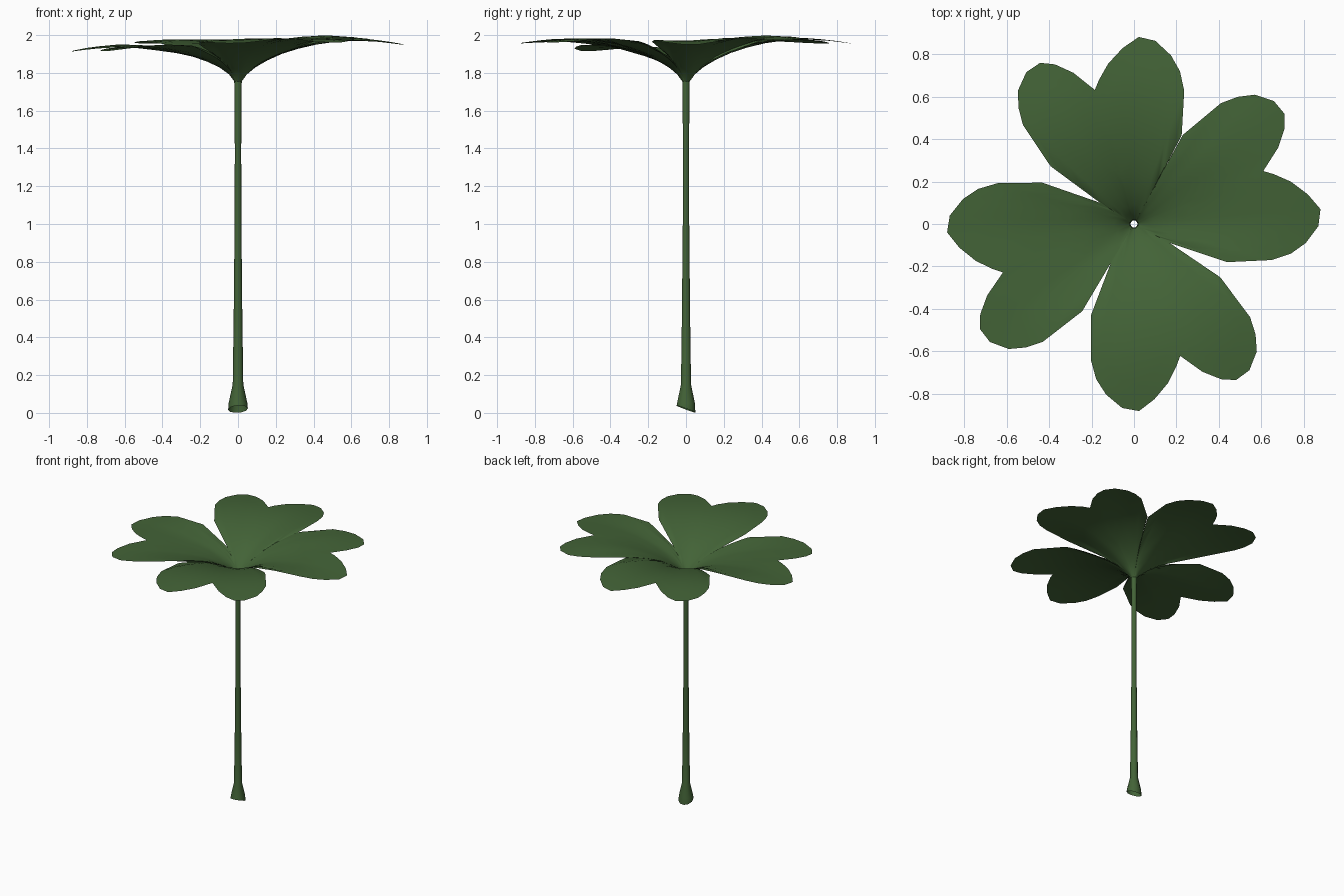
import bpy, bmesh, math

if "Cube" in bpy.data.objects:
    bpy.data.objects.remove(bpy.data.objects["Cube"])

green = bpy.data.materials.new("leaf green")
green.diffuse_color = (0.056, 0.125, 0.038, 1)
green.use_nodes = True
green.node_tree.nodes["Principled BSDF"].inputs["Base Color"].default_value = green.diffuse_color


def lerp(table, x):
    """Piecewise linear lookup."""
    for (x0, y0), (x1, y1) in zip(table, table[1:]):
        if x <= x1:
            return y0 + (y1 - y0) * max(0, x - x0) / (x1 - x0)
    return table[-1][1]


def finish(bm, name, angle):
    me = bpy.data.meshes.new(name)
    bm.to_mesh(me)
    bm.free()
    ob = bpy.data.objects.new(name, me)
    bpy.context.collection.objects.link(ob)
    me.materials.append(green)
    bpy.ops.object.select_all(action='DESELECT')
    ob.select_set(True)
    bpy.context.view_layer.objects.active = ob
    bpy.ops.object.shade_smooth_by_angle(angle=math.radians(angle))
    return ob


def bridge(bm, rings):
    n = len(rings[0])
    for a, b in zip(rings, rings[1:]):
        for i in range(n):
            j = (i + 1) % n
            bm.faces.new((a[i], a[j], b[j], b[i]))


# stem: flared tube with a slanted, open foot
bm = bmesh.new()
rings = []
for z, r in [(0.02, 0.052), (0.05, 0.05), (0.15, 0.028), (0.5, 0.023),
             (1.0, 0.018), (1.4, 0.017), (1.765, 0.02)]:
    ring = []
    for i in range(10):
        a = 2 * math.pi * i / 10
        x, y = r * math.cos(a), r * math.sin(a)
        dz = -0.37 * y + 0.06 * x if z < 0.03 else 0
        ring.append(bm.verts.new((x, y, max(0, z + dz))))
    rings.append(ring)
bridge(bm, rings)
finish(bm, "stem", 50)

# one double-lobed leaflet outline, repeated around the stem
quarter = [(0.44, -0.18), (0.65, -0.17), (0.74, -0.14), (0.81, -0.09),
           (0.87, -0.01), (0.88, 0.07), (0.82, 0.14), (0.74, 0.20),
           (0.66, 0.235), (0.61, 0.25), (0.68, 0.36), (0.71, 0.45),
           (0.71, 0.52), (0.66, 0.58), (0.57, 0.61), (0.49, 0.60),
           (0.41, 0.57), (0.23, 0.42)]
turns = [0, 84, 178, 267]
notches = [(-28, 0.19), (60.5, 0.20), (148, 0.19), (238, 0.19)]
outline = []
for turn, (na, nr) in zip(turns, notches):
    outline.append((na, nr))
    for x, y in quarter:
        outline.append((math.degrees(math.atan2(y, x)) + turn, math.hypot(x, y)))

# funnel profile, and how far each lobe lifts or droops
profile = [(0.02, 1.755), (0.03, 1.775), (0.05, 1.795), (0.1, 1.835),
           (0.2, 1.888), (0.3, 1.92), (0.4, 1.943), (0.5, 1.958),
           (0.6, 1.966), (0.7, 1.964), (0.8, 1.955), (0.9, 1.94)]
lift = [(-50, 0.018), (0, 0.005), (41, 0.033), (87, 0.012), (127, 0.012),
        (183, -0.03), (219, -0.027), (270, 0.015), (310, 0.018), (360, 0.005)]

bm = bmesh.new()
rings = []
for k in range(11):
    t = (k / 10) ** 1.5
    ring = []
    for ang, R in outline:
        r = 0.02 + (R - 0.02) * t
        z = lerp(profile, r) + lerp(lift, ang) * min(1, max(0, r - 0.04) / 0.4)
        a = math.radians(ang)
        ring.append(bm.verts.new((r * math.cos(a), r * math.sin(a), z)))
    rings.append(ring)
bridge(bm, rings)
bmesh.ops.recalc_face_normals(bm, faces=bm.faces)
bm.normal_update()
if sum(f.normal.z for f in bm.faces) < 0:
    bmesh.ops.reverse_faces(bm, faces=bm.faces)
finish(bm, "leaf", 60)
